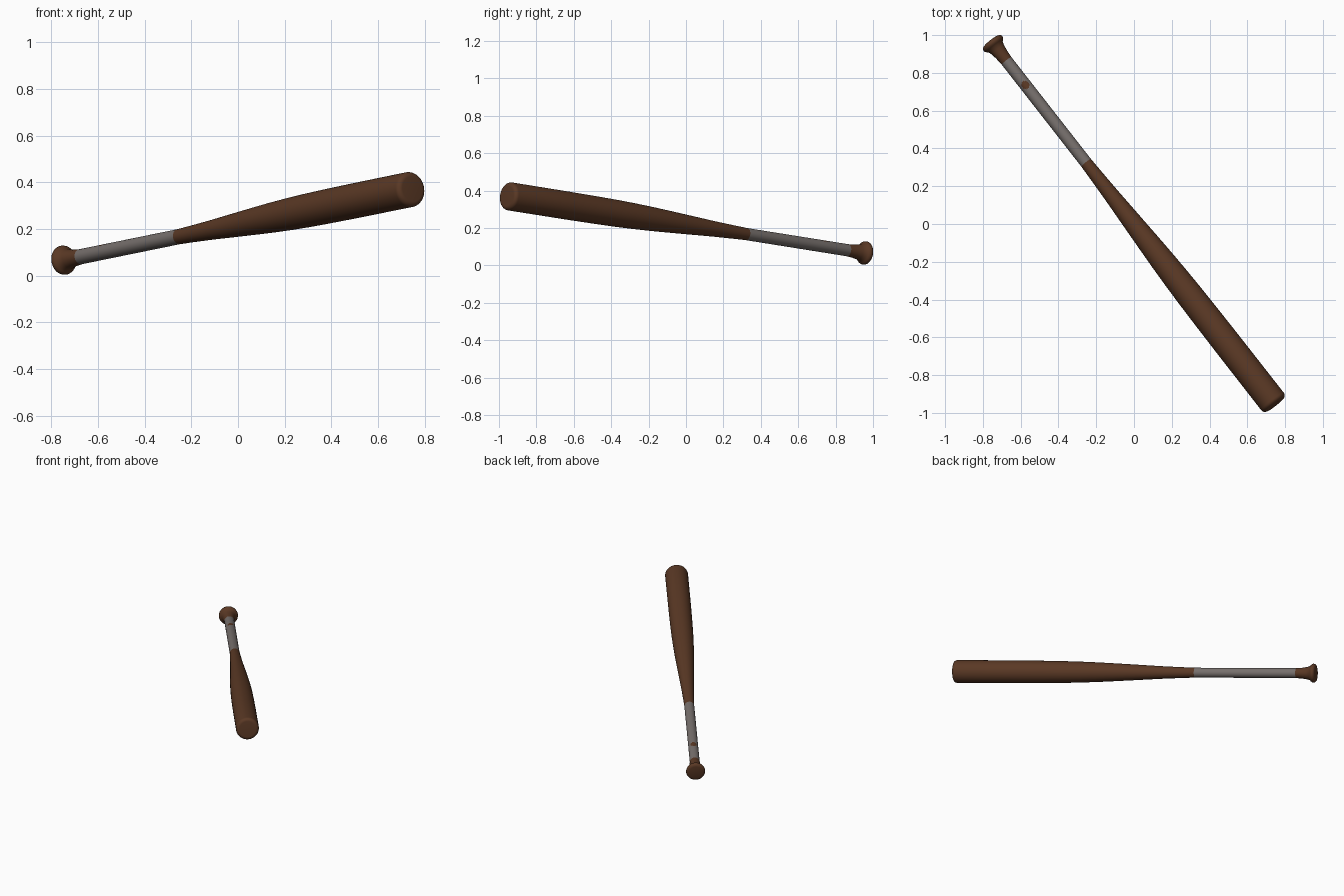
import bpy, bmesh, math
from mathutils import Vector

if "Cube" in bpy.data.objects:
    bpy.data.objects.remove(bpy.data.objects["Cube"])

KNOB = Vector((-0.757, 0.969, 0.064))    # axis point at the knob end
TIP = Vector((0.747, -0.957, 0.371))     # axis point at the barrel end
AXIS = (TIP - KNOB).normalized()
LENGTH = (TIP - KNOB).length
TOP = (Vector((0, 0, 1)) - AXIS * AXIS.z).normalized()
SIDE = AXIS.cross(TOP)
SEGS = 48


def material(name, rgb):
    m = bpy.data.materials.new(name)
    m.diffuse_color = (*rgb, 1)
    m.use_nodes = True
    m.node_tree.nodes["Principled BSDF"].inputs["Base Color"].default_value = m.diffuse_color
    return m


WOOD = material("brown wood", (0.102, 0.040, 0.018))
TAPE = material("grey tape", (0.180, 0.158, 0.149))


def lathe(name, profile, mats):
    """Spin (distance, radius) points around the bat's axis."""
    bm = bmesh.new()
    rings = []
    for t, r in profile:
        c = KNOB + AXIS * t
        if r == 0:
            rings.append([bm.verts.new(c)])
            continue
        rings.append([bm.verts.new(c + r * (TOP * math.cos(a) + SIDE * math.sin(a)))
                      for a in (2 * math.pi * i / SEGS for i in range(SEGS))])
    for a, b in zip(rings, rings[1:]):
        for i in range(SEGS):
            j = (i + 1) % SEGS
            quad = [a[i % len(a)], a[j % len(a)], b[j % len(b)], b[i % len(b)]]
            bm.faces.new(list(dict.fromkeys(quad)))
    bmesh.ops.recalc_face_normals(bm, faces=bm.faces)
    me = bpy.data.meshes.new(name)
    bm.to_mesh(me)
    bm.free()
    for m in mats:
        me.materials.append(m)
    ob = bpy.data.objects.new(name, me)
    bpy.context.collection.objects.link(ob)
    bpy.context.view_layer.objects.active = ob
    ob.select_set(True)
    bpy.ops.object.shade_smooth_by_angle(angle=math.radians(40))
    ob.select_set(False)
    return ob


# knob, flaring out of the handle; the small worn spot sits on top of the grip
G0, G1, GR = 0.135, 0.825, 0.0325
lathe("knob", [(0, 0), (0, 0.045), (0.003, 0.055), (0.010, 0.0615), (0.018, 0.063),
               (0.026, 0.061), (0.033, 0.055), (0.040, 0.047), (0.060, 0.041),
               (0.090, 0.036), (G0, GR)], [WOOD])

# taped grip, with a worn patch of wood showing through
grip = lathe("grip", [(G0 + (G1 - G0) * i / 120, GR) for i in range(121)], [TAPE, WOOD])
spot = KNOB + AXIS * 0.302 + TOP * GR
for p in grip.data.polygons:
    if (p.center - spot).length < 0.022:
        p.material_index = 1

# barrel with rounded end
R, C = 0.0755, 0.022
end = [(LENGTH - C + C * math.sin(a), R - C + C * math.cos(a))
       for a in (math.pi / 2 * i / 6 for i in range(7))]
lathe("barrel", [(G1, GR), (0.92, 0.036), (1.05, 0.0415), (1.23, 0.0515), (1.36, 0.0585),
                 (1.48, 0.0645), (1.60, 0.069), (1.72, 0.072), (1.85, 0.0737),
                 (2.05, 0.075)] + end + [(LENGTH, 0)], [WOOD])
